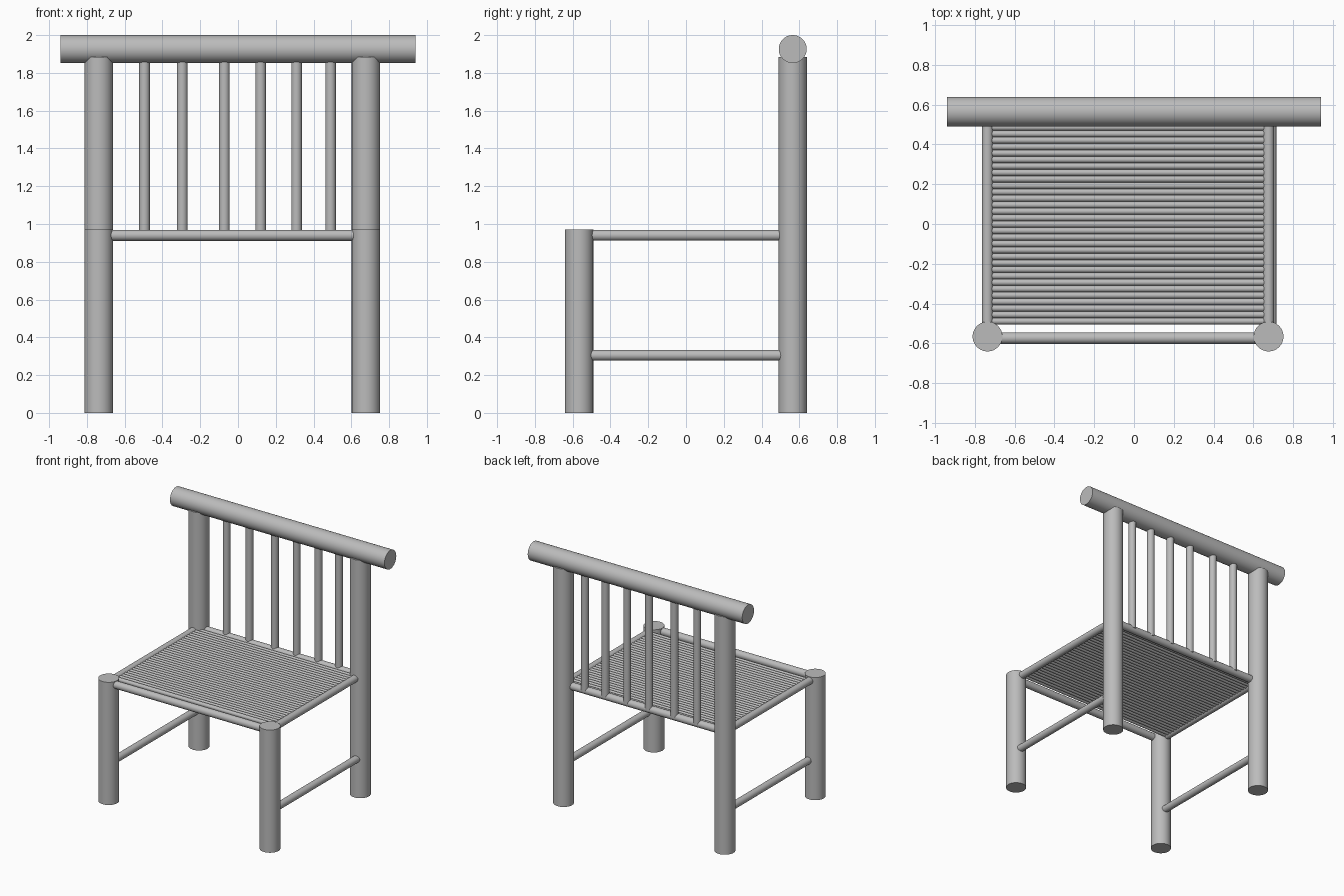
import bpy
from mathutils import Vector

cube = bpy.data.objects.get("Cube")
if cube:
    bpy.data.objects.remove(cube)

grey = bpy.data.materials.new("plain grey")
grey.use_nodes = True
colour = (0.5, 0.5, 0.5, 1)
grey.diffuse_color = colour
grey.node_tree.nodes["Principled BSDF"].inputs["Base Color"].default_value = colour


def pole(name, start, end, radius, sides=32):
    """Round pole between two points, smooth along its side."""
    a, b = Vector(start), Vector(end)
    bpy.ops.mesh.primitive_cylinder_add(
        vertices=sides, radius=radius, depth=(b - a).length, location=(a + b) / 2,
        rotation=(b - a).to_track_quat("Z", "Y").to_euler())
    obj = bpy.context.object
    obj.name = name
    obj.data.materials.append(grey)
    bpy.ops.object.shade_smooth_by_angle()
    return obj


LEG_R, ROD_R = 0.075, 0.028
LEFT, RIGHT = 0.677, -0.737
FRONT, BACK = -0.566, 0.565
SEAT_Z, STRETCHER_Z = 0.94, 0.305

# Legs, seat side rails and low stretchers
for side, x in (("left", LEFT), ("right", RIGHT)):
    pole(f"front_leg_{side}", (x, FRONT, 0), (x, FRONT, 0.972), LEG_R, 48)
    pole(f"back_leg_{side}", (x, BACK, 0), (x, BACK, 1.885), LEG_R, 48)
    pole(f"side_rail_{side}", (x, FRONT, SEAT_Z), (x, BACK, SEAT_Z), ROD_R)
    pole(f"stretcher_{side}", (x + 0.012, FRONT, STRETCHER_Z),
         (x + 0.012, BACK, STRETCHER_Z), ROD_R)

# Front and back seat rails
for name, y in (("front_rail", FRONT - 0.008), ("back_rail", BACK - 0.006)):
    pole(name, (RIGHT, y, SEAT_Z), (LEFT, y, SEAT_Z), ROD_R + 0.001)

# Top rail across the back
pole("top_rail", (-0.94, BACK, 1.926), (0.94, BACK, 1.926), 0.074, 48)

# Upright back spindles
for i, x in enumerate((-0.495, -0.295, -0.072, 0.12, 0.31, 0.49)):
    pole(f"spindle_{i + 1}", (x, BACK, SEAT_Z), (x, BACK, 1.9), ROD_R)

# Seat of closely laid thin rods
for i in range(32):
    y = -0.489 + i * 0.0325
    pole(f"seat_rod_{i + 1}", (RIGHT, y, SEAT_Z), (LEFT, y, SEAT_Z), 0.0165, 16)
